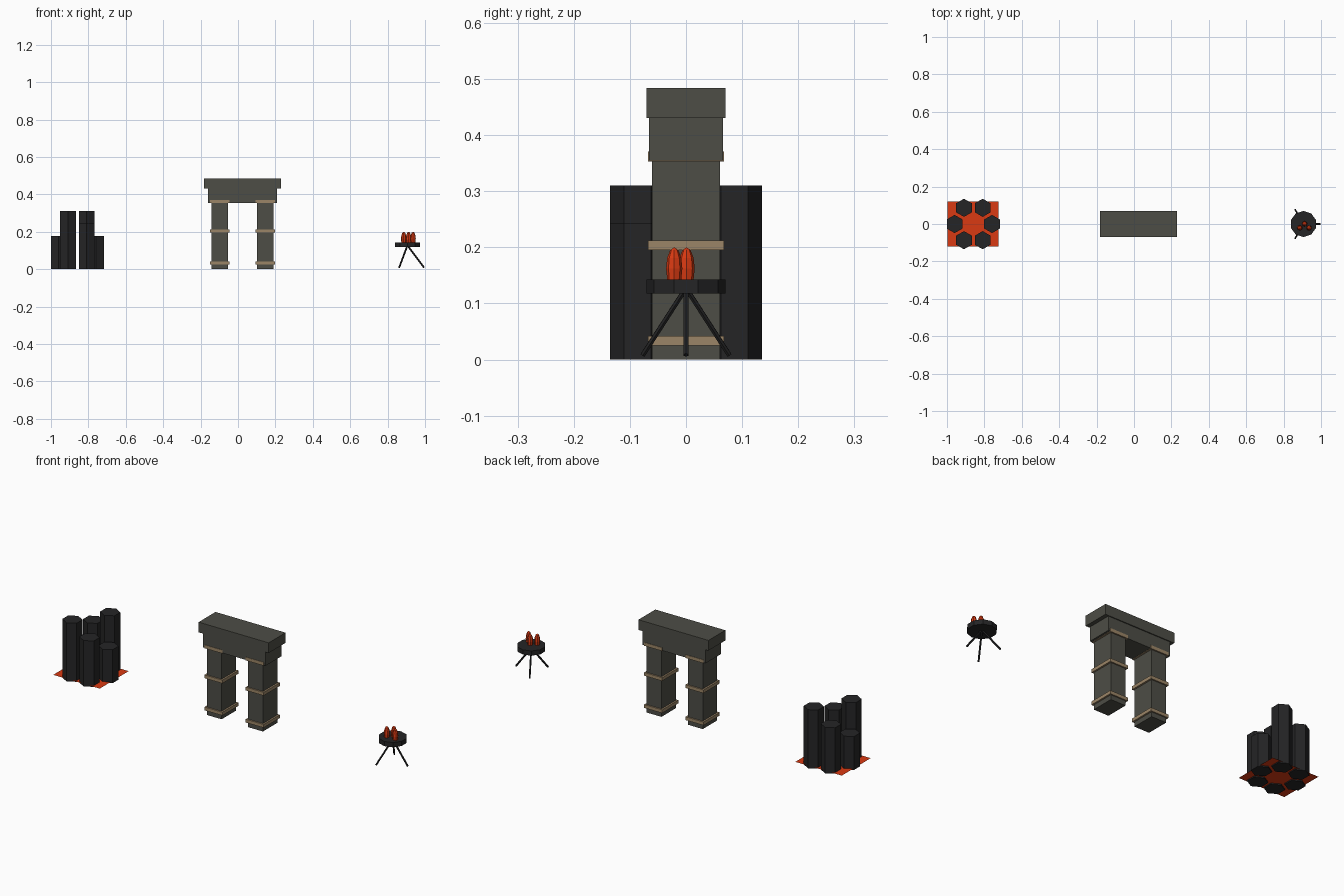
import bpy, math
from mathutils import Vector

if "Cube" in bpy.data.objects:
    bpy.data.objects.remove(bpy.data.objects["Cube"])


def material(name, rgb):
    m = bpy.data.materials.new(name)
    m.diffuse_color = (*rgb, 1)
    m.use_nodes = True
    m.node_tree.nodes["Principled BSDF"].inputs["Base Color"].default_value = m.diffuse_color
    return m


BASALT = material("black basalt", (0.018, 0.018, 0.019))
LAVA = material("glowing lava", (0.70, 0.042, 0.006))
STONE = material("grey stone", (0.075, 0.075, 0.061))
BRONZE = material("dull bronze", (0.33, 0.235, 0.135))


def finish(name, mat):
    o = bpy.context.object
    o.name = name
    o.data.materials.append(mat)
    return o


def box(name, mat, x, hx, hy, z0, z1):
    bpy.ops.mesh.primitive_cube_add(size=2, location=(x, 0, (z0 + z1) / 2))
    bpy.context.object.scale = (hx, hy, (z1 - z0) / 2)
    return finish(name, mat)


def prism(name, mat, sides, r, a, b):
    a, b = Vector(a), Vector(b)
    bpy.ops.mesh.primitive_cylinder_add(vertices=sides, radius=r, depth=(b - a).length,
                                        location=(a + b) / 2)
    bpy.context.object.rotation_euler = (b - a).to_track_quat('Z', 'Y').to_euler() \
        if (b - a).xy.length > 1e-6 else (0, 0, 0)
    return finish(name, mat)


# Ring of hexagonal basalt columns standing in a lava sheet
CX = -0.859
for i, h in enumerate((0.177, 0.31, 0.243) * 2):
    a = math.radians(60 * i)
    x, y = CX + 0.1 * math.cos(a), 0.1 * math.sin(a)
    prism(f"basalt_column_{i}", BASALT, 6, 0.0485, (x, y, 0), (x, y, h))
bpy.ops.mesh.primitive_plane_add(size=1, location=(-0.861, 0, 0.006))
bpy.context.object.scale = (0.272, 0.242, 1)
finish("lava_sheet", LAVA)

# Stone gate: two banded pillars, beam and capstone
GX = 0.024
for side, s in (("left", -1), ("right", 1)):
    px = GX + s * 0.121
    box(f"{side}_pillar", STONE, px, 0.0435, 0.0605, 0, 0.36)
    for n, z in enumerate((0.0335, 0.2035, 0.362)):
        box(f"{side}_band_{n}", BRONZE, px, 0.0525, 0.0675, z - 0.0087, z + 0.0087)
box("gate_beam", STONE, GX, 0.184, 0.0655, 0.355, 0.43)
box("gate_capstone", STONE, GX, 0.205, 0.0705, 0.43, 0.484)

# Brazier: dish on three splayed legs
BX = 0.906
prism("brazier_dish", BASALT, 10, 0.07, (BX, 0, 0.118), (BX, 0, 0.143))
for i in range(3):
    a = math.radians(120 * i)
    c, s = math.cos(a), math.sin(a)
    prism(f"brazier_leg_{i}", BASALT, 6, 0.0048, (BX + 0.004 * c, 0.004 * s, 0.122),
          (BX + 0.089 * c, 0.089 * s, 0.008))

# Flames in the dish
for i, (dx, dy) in enumerate(((-0.02, -0.021), (0.006, 0.001), (0.03, -0.021))):
    bpy.ops.mesh.primitive_uv_sphere_add(segments=8, ring_count=6, radius=1,
                                         location=(BX + dx, dy, 0.162))
    bpy.context.object.scale = (0.0145, 0.0145, 0.038)
    finish(f"flame_{i}", LAVA)
